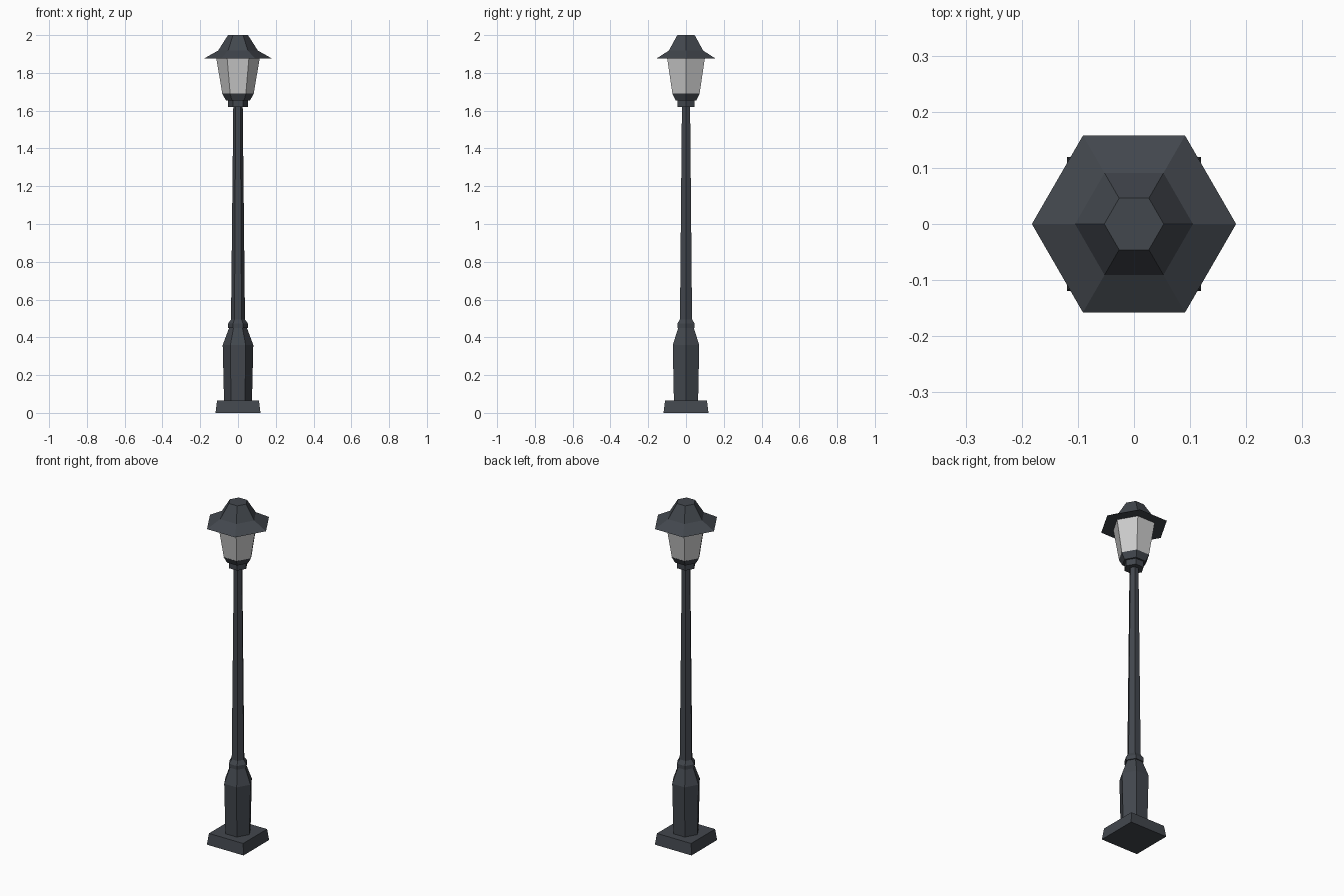
import bpy, bmesh, math

if "Cube" in bpy.data.objects:
    bpy.data.objects.remove(bpy.data.objects["Cube"])


def material(name, color):
    m = bpy.data.materials.new(name)
    m.diffuse_color = (*color, 1)
    m.use_nodes = True
    m.node_tree.nodes["Principled BSDF"].inputs["Base Color"].default_value = m.diffuse_color
    return m


metal = material("dark_metal", (0.055, 0.063, 0.075))
pale = material("pale_glass", (0.6, 0.6, 0.6))


def loft(name, profile, mat, sides=6, turn=0.0):
    """Closed faceted solid from (radius, z) rings."""
    bm = bmesh.new()
    rings = []
    for r, z in profile:
        angles = [turn + math.tau * i / sides for i in range(sides)]
        rings.append([bm.verts.new((r * math.cos(a), r * math.sin(a), z)) for a in angles])
    for low, high in zip(rings, rings[1:]):
        for i in range(sides):
            j = (i + 1) % sides
            bm.faces.new((low[i], low[j], high[j], high[i]))
    bm.faces.new(rings[0][::-1])
    bm.faces.new(rings[-1])
    me = bpy.data.meshes.new(name)
    bm.to_mesh(me)
    bm.free()
    me.materials.append(mat)
    ob = bpy.data.objects.new(name, me)
    bpy.context.collection.objects.link(ob)
    return ob


# Square foot with slightly sloped sides
d = math.sqrt(2)
loft("foot", [(0.119 * d, 0), (0.111 * d, 0.065)], metal, 4, math.pi / 4)
# Hexagonal pedestal and its collar
loft("pedestal", [(0.074, 0.065), (0.081, 0.36), (0.047, 0.45)], metal)
loft("collar", [(0.053, 0.45), (0.053, 0.472), (0.037, 0.495)], metal)
# Tapered pole
loft("pole", [(0.037, 0.49), (0.025, 1.625)], metal)
# Lantern holder, glass and roof
loft("lantern_holder", [(0.053, 1.62), (0.053, 1.655), (0.064, 1.655), (0.084, 1.69)], metal)
loft("lantern_glass", [(0.083, 1.69), (0.115, 1.877)], pale)
loft("roof", [(0.182, 1.875), (0.105, 1.918), (0.053, 2.0)], metal)
